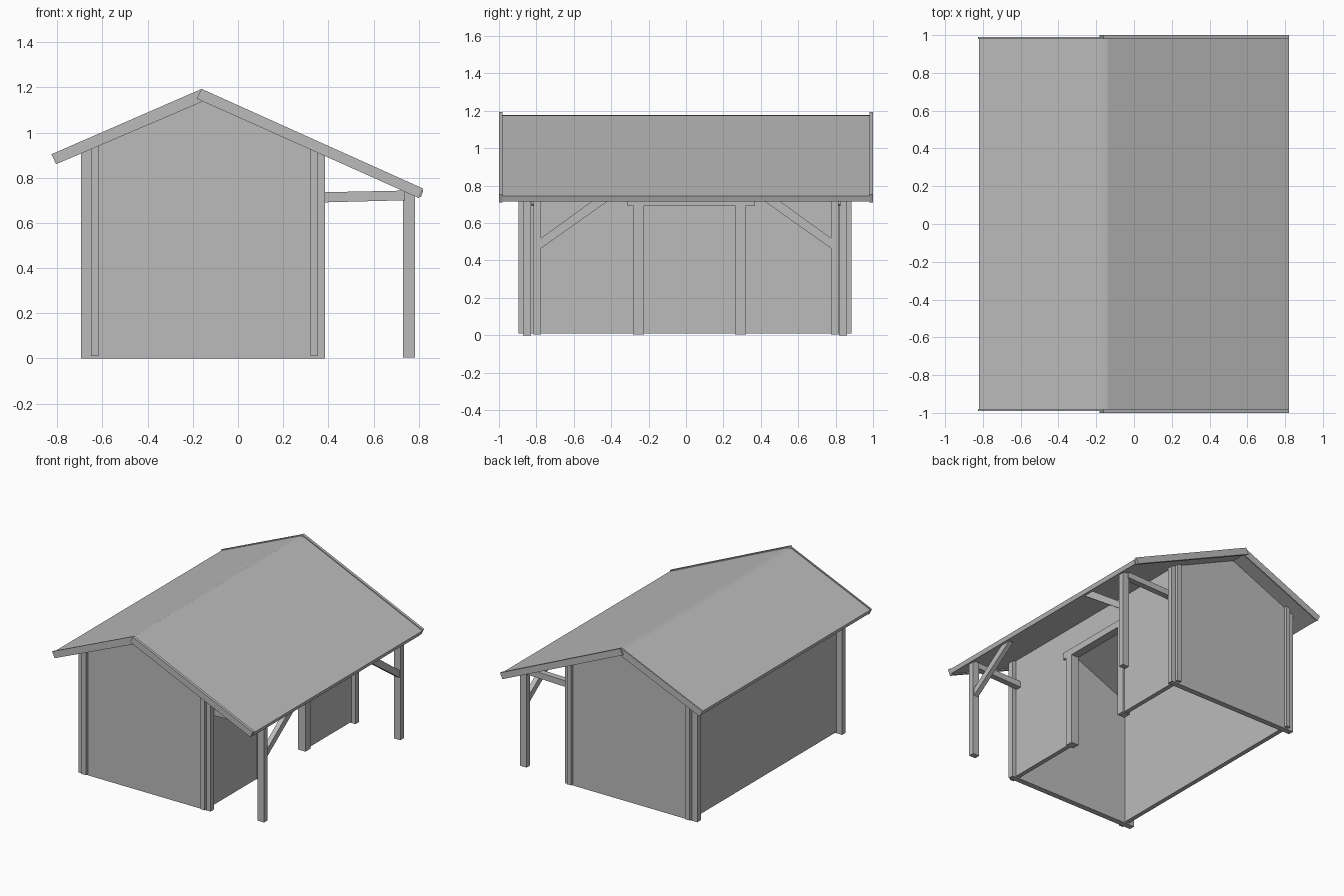
import bpy, bmesh
from mathutils import Vector

cube = bpy.data.objects.get("Cube")
if cube:
    bpy.data.objects.remove(cube, do_unlink=True)

# Single plain grey for every part
GREY = (0.50, 0.50, 0.50, 1.0)
mat = bpy.data.materials.new("plain grey")
mat.use_nodes = True
mat.diffuse_color = GREY
mat.node_tree.nodes["Principled BSDF"].inputs["Base Color"].default_value = GREY

RIDGE_X, RIDGE_Z = -0.161, 1.193
SLOPE = {-1: 0.435, 1: 0.45}
SHIFT = -0.005  # the walls sit slightly off the roof's centre


def roof_z(x, drop=0.0):
    """Height of the roof line at x, lowered by drop."""
    side = 1 if x > RIDGE_X else -1
    return RIDGE_Z - abs(x - RIDGE_X) * SLOPE[side] - drop


def prism(name, axis, outline, start, end):
    """Extrude an outline along x (outline in y, z) or along y (outline in x, z)."""
    bm = bmesh.new()
    if axis == "x":
        verts = [bm.verts.new((start, a, z)) for a, z in outline]
    else:
        verts = [bm.verts.new((a, start, z)) for a, z in outline]
    face = bm.faces.new(verts)
    grown = bmesh.ops.extrude_face_region(bm, geom=[face])
    step = Vector((end - start, 0, 0) if axis == "x" else (0, end - start, 0))
    moved = [v for v in grown["geom"] if isinstance(v, bmesh.types.BMVert)]
    bmesh.ops.translate(bm, verts=moved, vec=step)
    bmesh.ops.recalc_face_normals(bm, faces=bm.faces)
    mesh = bpy.data.meshes.new(name)
    bm.to_mesh(mesh)
    bm.free()
    mesh.materials.append(mat)
    obj = bpy.data.objects.new(name, mesh)
    bpy.context.collection.objects.link(obj)
    return obj


def box(name, x, y, z):
    return prism(name, "y", [(x[0], z[0]), (x[1], z[0]), (x[1], z[1]), (x[0], z[1])], *y)


DROP = 0.042  # roof underside below the roof line
LEFT, RIGHT = -0.695, 0.386
ends = (("front", -1), ("back", 1))

# Gable walls, following the roof underside
gable = [(LEFT, 0), (RIGHT, 0), (RIGHT, roof_z(RIGHT, DROP)),
         (RIDGE_X, roof_z(RIDGE_X, DROP)), (LEFT, roof_z(LEFT, DROP))]
for label, s in ends:
    mid = s * 0.845 + SHIFT
    prism(label + "_gable_wall", "y", gable, mid - 0.021, mid + 0.021)

# Side walls, crossing the gable walls at the corners
Y0, Y1 = -0.89 + SHIFT, 0.89 + SHIFT
FLOOR = 0.01


def side_wall(name, x0, x1, y0, y1, base):
    prism(name, "y", [(x0, base), (x1, base), (x1, roof_z(x1, DROP)), (x0, roof_z(x0, DROP))], y0, y1)


side_wall("closed_side_wall", -0.65, -0.617, Y0, Y1, FLOOR)
DOOR = (-0.254, 0.291)
side_wall("porch_wall_front", 0.321, 0.354, Y0, DOOR[0], FLOOR)
side_wall("porch_wall_back", 0.321, 0.354, DOOR[1], Y1, FLOOR)
side_wall("porch_wall_over_door", 0.321, 0.354, DOOR[0], DOOR[1], 0.72)

# Door frame
for label, y in zip(("front", "back"), DOOR):
    box(label + "_door_post", (0.305, 0.368), (y - 0.029, y + 0.029), (0.005, 0.70))
box("door_header", (0.305, 0.368), (-0.315, 0.369), (0.695, 0.745))

# Porch posts, tie beams and braces
for label, s in ends:
    y = s * 0.795
    box(label + "_porch_post", (0.731, 0.784), (y - 0.021, y + 0.021), (0.005, roof_z(0.784, 0.03)))
    inner, outer = sorted((s * 0.782, s * 0.826))
    prism(label + "_tie_beam", "y",
          [(0.35, 0.69), (0.74, 0.70), (0.74, 0.743), (0.35, 0.735)], inner, outer)
    prism(label + "_brace", "x",
          [(s * 0.775, 0.465), (s * 0.40, 0.73), (s * 0.485, 0.73), (s * 0.775, 0.52)], 0.74, 0.776)

# Roof slabs, the left one carrying the narrow ridge strip
TOP = 0.008
prism("left_roof_slab", "y",
      [(-0.82, roof_z(-0.82, TOP)), (-0.176, roof_z(-0.176, TOP)), (-0.14, roof_z(-0.14, TOP)),
       (-0.14, roof_z(-0.14, DROP)), (RIDGE_X, roof_z(RIDGE_X, DROP)),
       (-0.81, roof_z(-0.81, DROP))], -0.98, 0.98)
prism("right_roof_slab", "y",
      [(-0.14, roof_z(-0.14, TOP)), (0.82, roof_z(0.82, TOP)),
       (0.81, roof_z(0.81, DROP)), (-0.14, roof_z(-0.14, DROP))], -0.98, 0.98)

# Barge boards on both gables
for label, s in ends:
    near, far = sorted((s * 0.98, s * 1.0))
    prism(label + "_right_barge_board", "y",
          [(RIDGE_X, RIDGE_Z), (0.82, roof_z(0.82)), (0.80, 0.71), (-0.183, 1.15)], near, far)
    near, far = sorted((s * 0.98, s * 0.99))
    prism(label + "_left_barge_board", "y",
          [(RIDGE_X, RIDGE_Z), (-0.826, roof_z(-0.826)), (-0.805, 0.86), (RIDGE_X, 1.135)], near, far)
